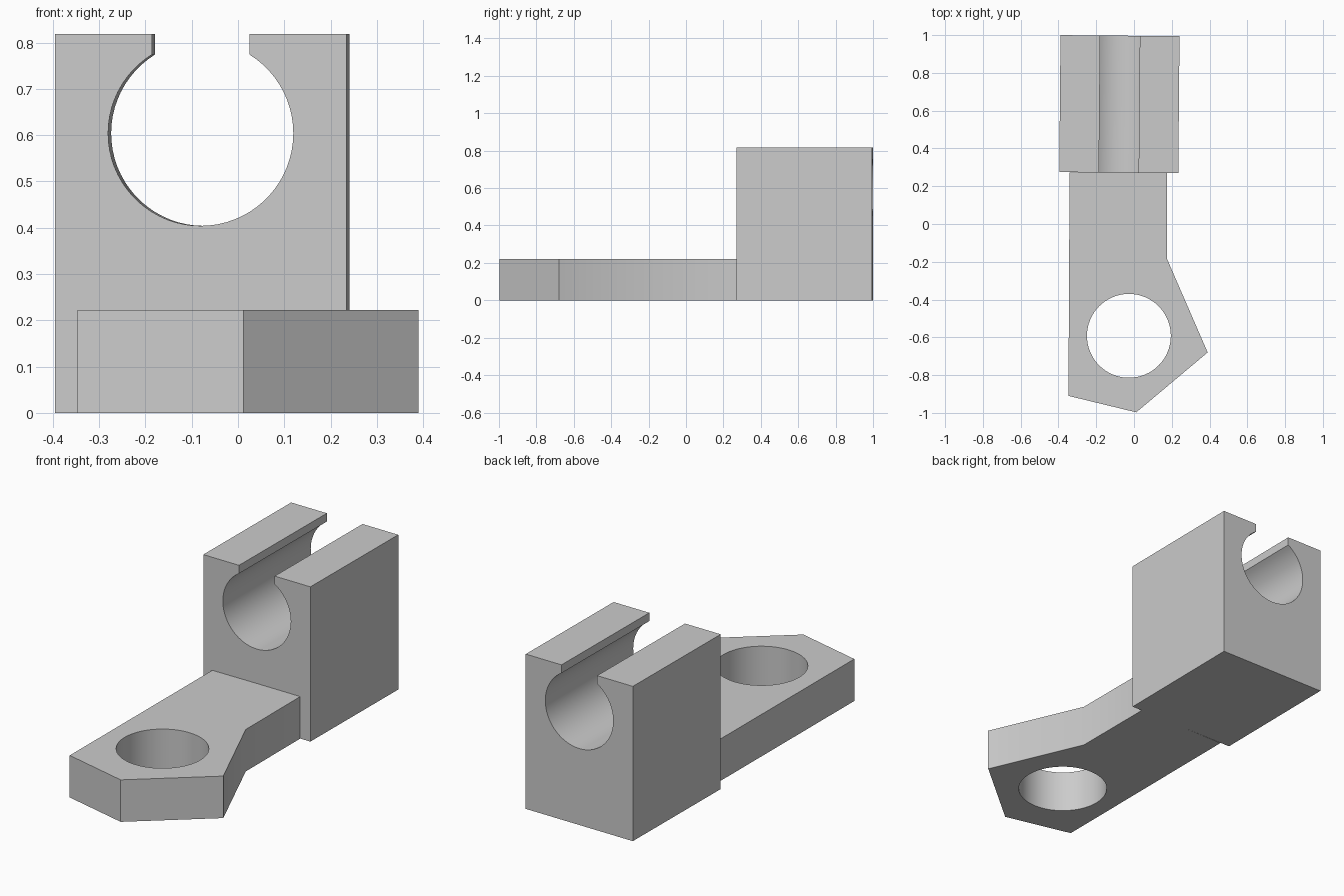
import bpy, bmesh, math
from mathutils import Matrix, Vector

cube = bpy.data.objects.get("Cube")
if cube:
    bpy.data.objects.remove(cube, do_unlink=True)

GREY = (0.6, 0.6, 0.6, 1)
grey = bpy.data.materials.new("plain grey")
grey.use_nodes = True
grey.diffuse_color = GREY
grey.node_tree.nodes["Principled BSDF"].inputs["Base Color"].default_value = GREY


def arc(cx, cy, radius, start, end, steps):
    return [(cx + radius * math.cos(start + (end - start) * i / steps),
             cy + radius * math.sin(start + (end - start) * i / steps))
            for i in range(steps + 1)]


def prism(name, loops, depth, matrix=Matrix()):
    """Extrude closed 2D loops (outline first, then holes) along local z."""
    bm = bmesh.new()
    for loop in loops:
        verts = [bm.verts.new((x, y, 0)) for x, y in loop]
        for i, v in enumerate(verts):
            bm.edges.new((v, verts[i - 1]))
    bmesh.ops.triangle_fill(bm, edges=bm.edges[:], use_beauty=True,
                            use_dissolve=False, normal=(0, 0, 1))
    new = bmesh.ops.extrude_face_region(bm, geom=bm.faces[:], use_keep_orig=True)["geom"]
    bmesh.ops.translate(bm, vec=(0, 0, depth),
                        verts=[g for g in new if isinstance(g, bmesh.types.BMVert)])
    bmesh.ops.transform(bm, matrix=matrix, verts=bm.verts[:])
    bmesh.ops.recalc_face_normals(bm, faces=bm.faces[:])
    mesh = bpy.data.meshes.new(name)
    bm.to_mesh(mesh)
    bm.free()
    mesh.materials.append(grey)
    obj = bpy.data.objects.new(name, mesh)
    bpy.context.collection.objects.link(obj)
    bpy.ops.object.select_all(action="DESELECT")
    obj.select_set(True)
    bpy.context.view_layer.objects.active = obj
    bpy.ops.object.shade_smooth_by_angle(angle=math.radians(30))
    return obj


# Flat arm with a five-sided end and a round hole
arm_outline = [(-0.347, -0.91), (0.012, -0.997), (0.39, -0.68),
               (0.175, -0.185), (0.175, 0.272), (-0.341, 0.272)]
arm_hole = arc(-0.027, -0.592, 0.222, 0, math.tau, 64)[:-1]
prism("arm", [arm_outline, arm_hole], 0.222)

# Clip block: round channel open at the top, turned very slightly
left, right, top = -0.315, 0.315, 0.818
slot = 0.105
mouth = math.acos(slot / 0.2)
channel = arc(0, 0.604, 0.2, mouth, -math.pi - mouth, 56)
block_outline = [(left, 0), (right, 0), (right, top), (slot, top)]
block_outline += channel + [(-slot, top), (left, top)]
stand_up = Matrix.Rotation(math.radians(90), 4, "X")
turn = Matrix.Rotation(-0.009, 4, "Z")
place = Matrix.Translation(Vector((-0.074, 0.997, 0)))
prism("clip_block", [block_outline], 0.725, place @ turn @ stand_up)
